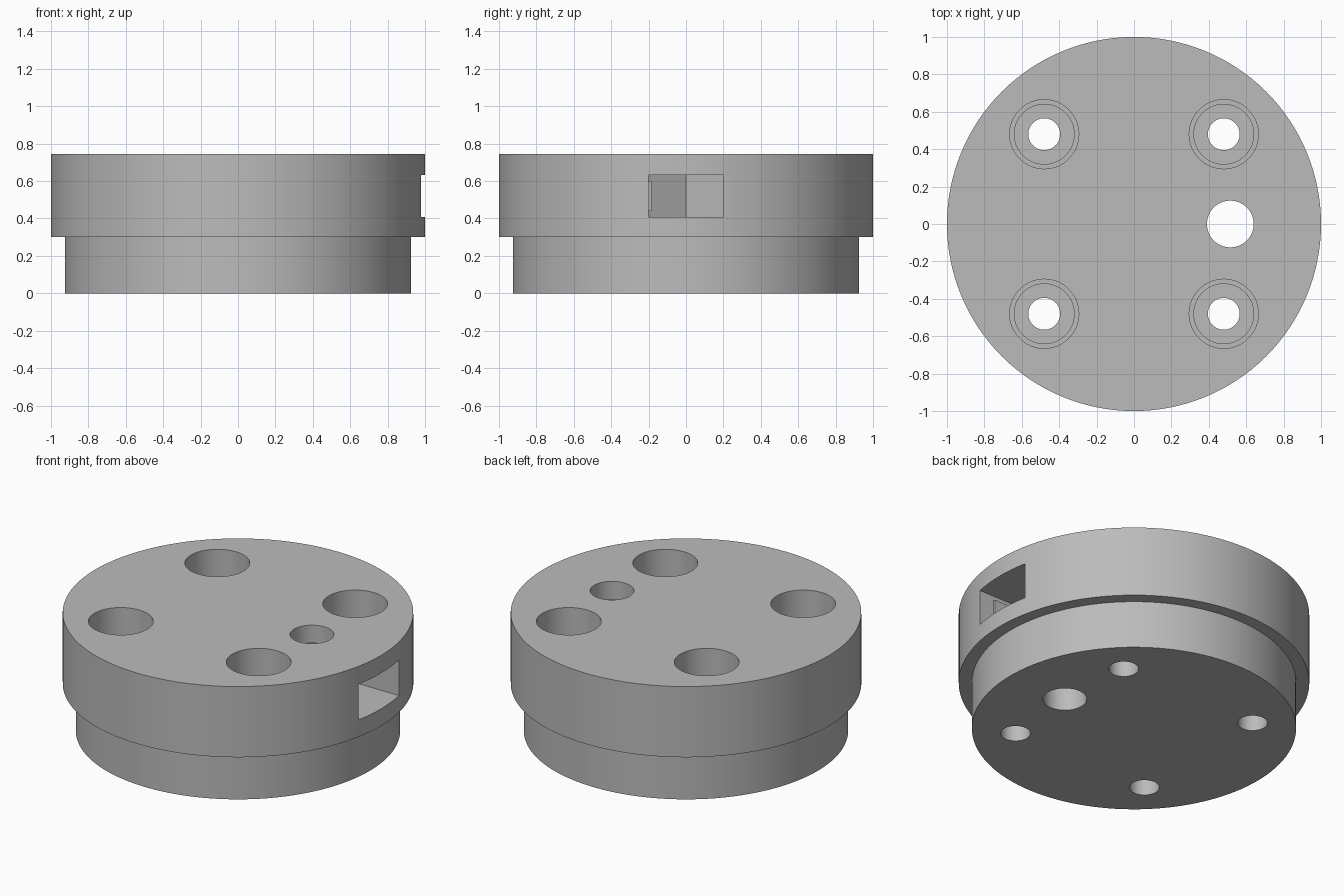
import bpy, bmesh, math

if "Cube" in bpy.data.objects:
    bpy.data.objects.remove(bpy.data.objects["Cube"])

grey = bpy.data.materials.new("grey")
grey.diffuse_color = (0.5, 0.5, 0.5, 1)
grey.use_nodes = True
grey.node_tree.nodes["Principled BSDF"].inputs["Base Color"].default_value = grey.diffuse_color


def make_object(name, bm):
    bmesh.ops.recalc_face_normals(bm, faces=bm.faces)
    me = bpy.data.meshes.new(name)
    bm.to_mesh(me)
    bm.free()
    me.materials.append(grey)
    ob = bpy.data.objects.new(name, me)
    bpy.context.collection.objects.link(ob)
    return ob


def lathe(name, profile, cx=0, cy=0, n=64):
    """Closed turned solid from (radius, z) points, listed bottom to top."""
    bm = bmesh.new()
    rings = [[bm.verts.new((cx + r * math.cos(2 * math.pi * i / n),
                            cy + r * math.sin(2 * math.pi * i / n), z))
              for i in range(n)] for r, z in profile]
    for a, b in zip(rings, rings[1:]):
        for i in range(n):
            j = (i + 1) % n
            bm.faces.new((a[i], a[j], b[j], b[i]))
    bm.faces.new(rings[0])
    bm.faces.new(rings[-1])
    return make_object(name, bm)


def prism(name, points, z0, z1):
    bm = bmesh.new()
    face = bm.faces.new([bm.verts.new((x, y, z0)) for x, y in points])
    top = bmesh.ops.extrude_face_region(bm, geom=[face])["geom"]
    bmesh.ops.translate(bm, vec=(0, 0, z1 - z0),
                        verts=[v for v in top if isinstance(v, bmesh.types.BMVert)])
    return make_object(name, bm)


# Stepped round body
body = lathe("flanged_disc", [(0.925, 0), (0.925, 0.3), (1, 0.3), (1, 0.745)], n=128)

# Four stepped screw holes
cutters = [lathe("screw_hole_cutter",
                 [(0.085, -0.1), (0.085, 0.15), (0.16, 0.15), (0.16, 0.3),
                  (0.185, 0.3), (0.185, 0.9)], x, y)
           for x in (-0.48, 0.48) for y in (-0.48, 0.48)]

# Through hole for the bolt, and the side slot ending in a hexagon point
cutters.append(lathe("bolt_hole_cutter", [(0.125, -0.1), (0.125, 0.9)], 0.515, 0))
cutters.append(prism("nut_slot_cutter",
                     [(0.284, 0), (0.4, -0.2), (1.1, -0.2), (1.1, 0.2), (0.4, 0.2)],
                     0.408, 0.632))

bpy.context.view_layer.objects.active = body
body.select_set(True)
for c in cutters:
    mod = body.modifiers.new("cut", "BOOLEAN")
    mod.operation = "DIFFERENCE"
    mod.solver = "EXACT"
    mod.object = c
    bpy.ops.object.modifier_apply(modifier=mod.name)
for c in cutters:
    bpy.data.objects.remove(c)
bpy.ops.object.shade_smooth_by_angle(angle=math.radians(25))

# Small retaining ridge on the slot wall
prism("slot_ridge", [(0.78, -0.21), (0.88, -0.21), (0.88, -0.185), (0.78, -0.185)], 0.44, 0.6)
